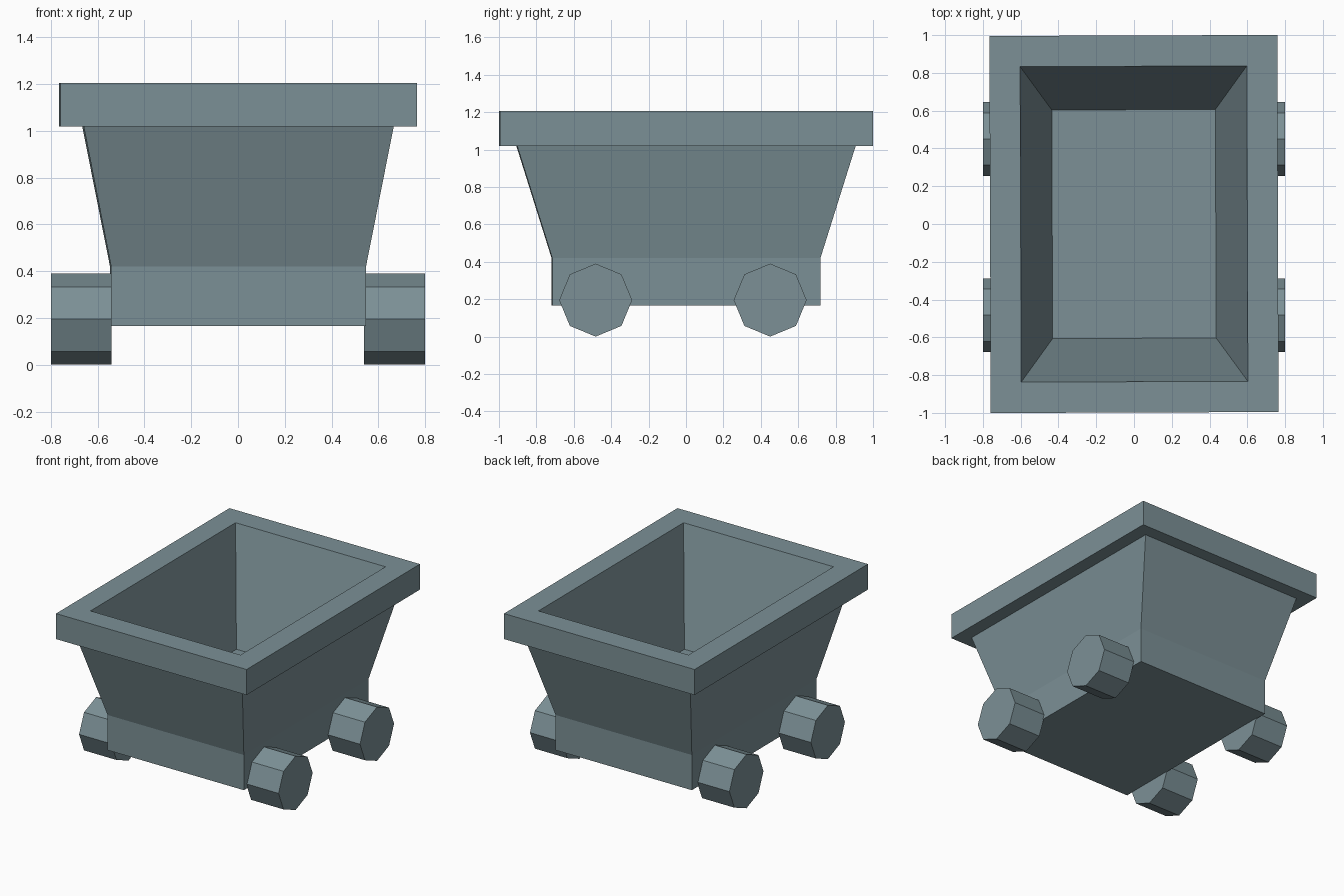
import bpy
import bmesh
from math import radians
from mathutils import Matrix

cube = bpy.data.objects.get("Cube")
if cube:
    bpy.data.objects.remove(cube, do_unlink=True)

# Single slate grey paint
COLOUR = (0.20, 0.28, 0.305, 1.0)
paint = bpy.data.materials.new("slate_grey")
paint.use_nodes = True
paint.diffuse_color = COLOUR
bsdf = paint.node_tree.nodes["Principled BSDF"]
bsdf.inputs["Base Color"].default_value = COLOUR
bsdf.inputs["Roughness"].default_value = 0.8


def finish(bm, name):
    bmesh.ops.recalc_face_normals(bm, faces=bm.faces[:])
    mesh = bpy.data.meshes.new(name)
    bm.to_mesh(mesh)
    bm.free()
    mesh.materials.append(paint)
    obj = bpy.data.objects.new(name, mesh)
    bpy.context.collection.objects.link(obj)
    return obj


def rectangular_loft(name, rings):
    """Join (half width, half length, height) rectangles and cap both ends."""
    bm = bmesh.new()
    loops = [[bm.verts.new((sx * w, sy * l, z))
              for sx, sy in ((-1, -1), (1, -1), (1, 1), (-1, 1))]
             for w, l, z in rings]
    for a, b in zip(loops, loops[1:]):
        for i in range(4):
            j = (i + 1) % 4
            bm.faces.new((a[i], a[j], b[j], b[i]))
    bm.faces.new(loops[0])
    bm.faces.new(loops[-1])
    return finish(bm, name)


# Hopper: base, flared sides, overhanging rim, then the inner walls and floor
hopper = rectangular_loft("cart_hopper", [
    (0.545, 0.717, 0.165),
    (0.545, 0.717, 0.42),
    (0.663, 0.905, 1.02),
    (0.762, 0.998, 1.02),
    (0.762, 0.998, 1.205),
    (0.60, 0.835, 1.205),
    (0.433, 0.605, 0.42),
])
hopper.rotation_euler.z = radians(0.2)

# Four chunky octagonal wheels, one point down
RADIUS, INNER, OUTER = 0.195, 0.54, 0.80
for side, sx in (("left", 1), ("right", -1)):
    for end, y in (("front", -0.483), ("back", 0.45)):
        bm = bmesh.new()
        bmesh.ops.create_cone(
            bm, cap_ends=True, segments=8, radius1=RADIUS, radius2=RADIUS,
            depth=OUTER - INNER,
            matrix=Matrix.Translation((sx * (INNER + OUTER) / 2, y, RADIUS))
            @ Matrix.Rotation(radians(90), 4, "Y"))
        finish(bm, f"{end}_{side}_wheel")
